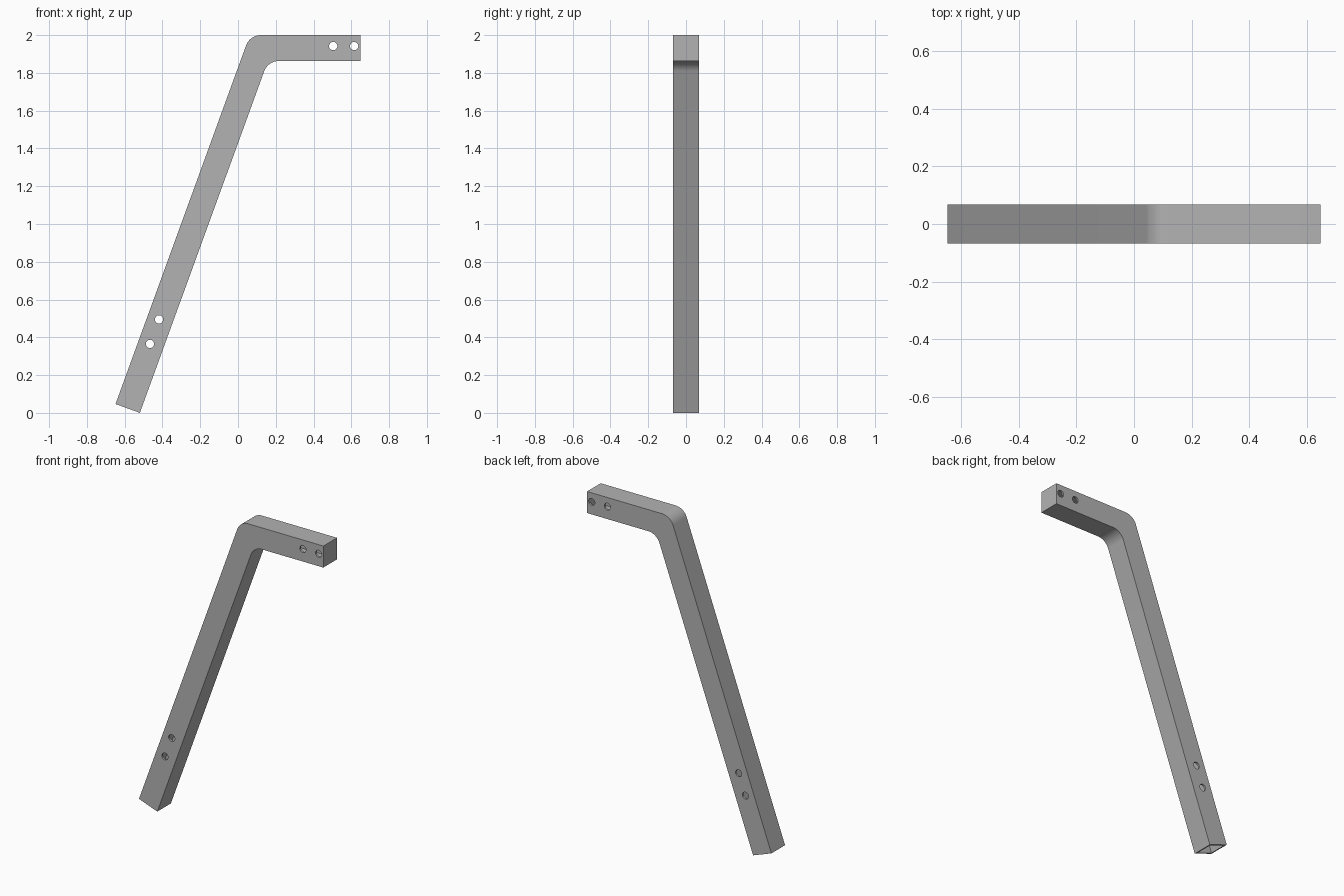
import bpy, bmesh
from math import radians, sin, cos, tan
from mathutils import Vector, Matrix

if "Cube" in bpy.data.objects:
    bpy.data.objects.remove(bpy.data.objects["Cube"], do_unlink=True)

HALF = 0.0685      # half the width of the square tube
WALL = 0.012
BEND = 0.083       # fillet radius of both sides of the bend
TILT = radians(20)
MITRE = tan((radians(90) - TILT) / 2)
FOOT = Vector((-0.584, 0.0235))
CORNER = Vector((0.1105, 1.9315))
ALONG = Vector((sin(TILT), cos(TILT)))
ACROSS = Vector((-cos(TILT), sin(TILT)))


def make_object(name, bm):
    bmesh.ops.recalc_face_normals(bm, faces=bm.faces)
    mesh = bpy.data.meshes.new(name)
    bm.to_mesh(mesh)
    bm.free()
    obj = bpy.data.objects.new(name, mesh)
    bpy.context.collection.objects.link(obj)
    return obj


def fillet(corner, radius, steps=12):
    centre = corner + radius * Vector((MITRE, -1))
    angles = [radians(160 - 70 * i / steps) for i in range(steps + 1)]
    return [centre + radius * Vector((cos(a), sin(a))) for a in angles]


def bent_bar(name, half, outer_radius, inner_radius, foot, end_x):
    """Side outline of the bent bar, extruded across its depth."""
    mitre = half * Vector((-MITRE, 1))
    outline = [foot + half * ACROSS]
    outline += fillet(CORNER + mitre, outer_radius)
    outline += [Vector((end_x, CORNER.y + half)), Vector((end_x, CORNER.y - half))]
    outline += reversed(fillet(CORNER - mitre, inner_radius))
    outline.append(foot - half * ACROSS)
    bm = bmesh.new()
    face = bm.faces.new([bm.verts.new((p.x, -half, p.y)) for p in outline])
    extruded = bmesh.ops.extrude_face_region(bm, geom=[face])["geom"]
    moved = [v for v in extruded if isinstance(v, bmesh.types.BMVert)]
    bmesh.ops.translate(bm, verts=moved, vec=(0, 2 * half, 0))
    return make_object(name, bm)


# Tube, hollow and open at the foot, closed at the arm end
tube = bent_bar("bent_tube", HALF, BEND, BEND, FOOT, 0.648)
cavity = bent_bar("cavity_cutter", HALF - WALL, BEND - WALL, BEND + WALL,
                  FOOT - 0.03 * ALONG, 0.64)

# Bolt holes, two through the arm and two through the leg
bm = bmesh.new()
for x, z in ((0.504, 1.942), (0.615, 1.942), (-0.418, 0.495), (-0.466, 0.365)):
    bmesh.ops.create_cone(bm, cap_ends=True, segments=24, radius1=0.022, radius2=0.022,
                          depth=0.4, matrix=Matrix.Translation((x, 0, z))
                          @ Matrix.Rotation(radians(90), 4, "X"))
holes = make_object("bolt_hole_cutter", bm)

# Cut, then drop the cutters
for cutter in (cavity, holes):
    cutter.hide_render = True
    mod = tube.modifiers.new(cutter.name, "BOOLEAN")
    mod.operation = "DIFFERENCE"
    mod.solver = "EXACT"
    mod.object = cutter
bpy.context.view_layer.update()
evaluated = tube.evaluated_get(bpy.context.evaluated_depsgraph_get())
cut_mesh = bpy.data.meshes.new_from_object(evaluated)
tube.modifiers.clear()
tube.data = cut_mesh
for cutter in (cavity, holes):
    bpy.data.objects.remove(cutter, do_unlink=True)

# Plain grey metal
grey = bpy.data.materials.new("grey_metal")
grey.use_nodes = True
colour = (0.45, 0.45, 0.45, 1)
grey.diffuse_color = colour
grey.node_tree.nodes["Principled BSDF"].inputs["Base Color"].default_value = colour
tube.data.materials.clear()
tube.data.materials.append(grey)

bpy.ops.object.select_all(action="DESELECT")
tube.select_set(True)
bpy.context.view_layer.objects.active = tube
bpy.ops.object.shade_smooth_by_angle(angle=radians(30))
